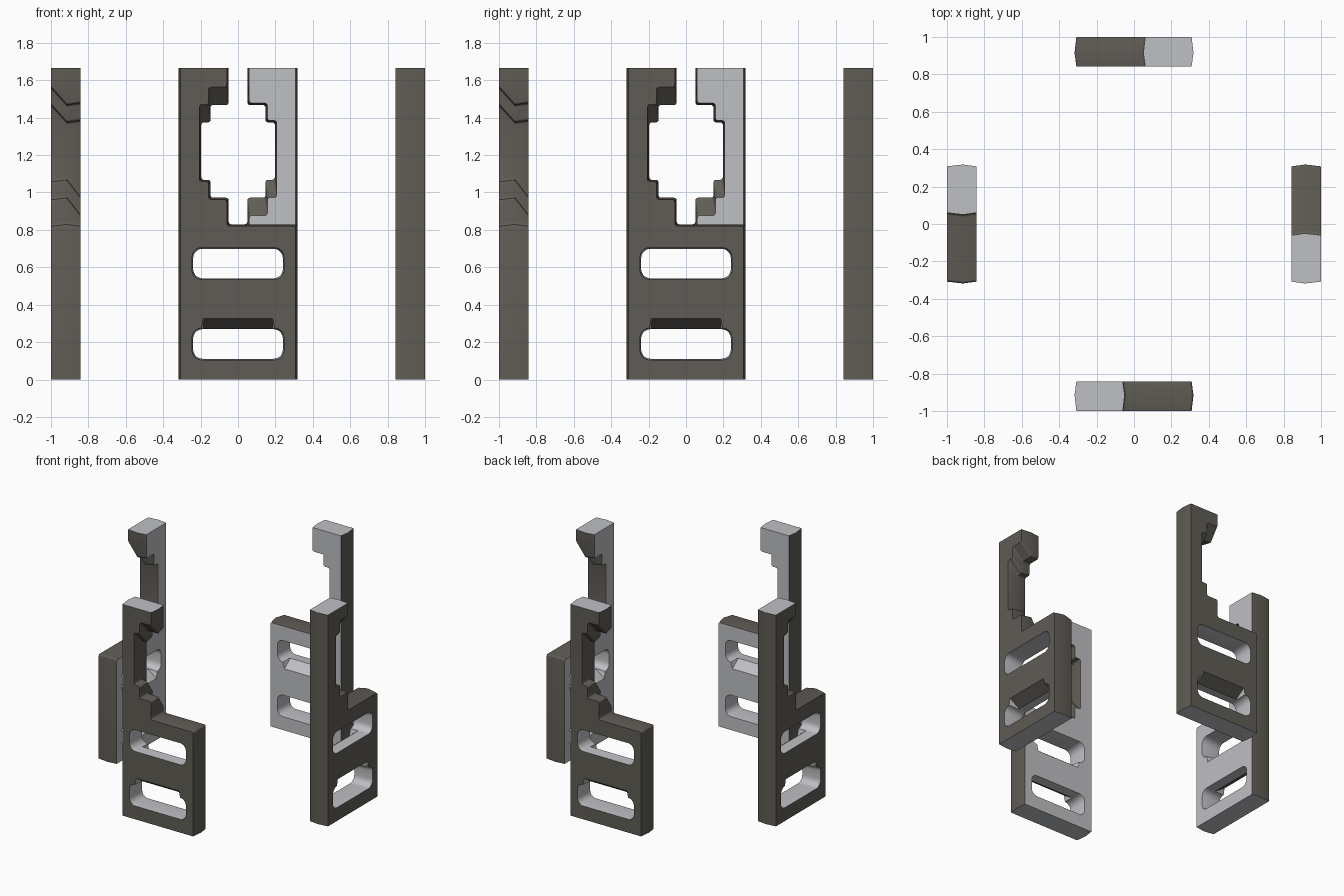
import bpy, bmesh, math
from mathutils import Vector

if "Cube" in bpy.data.objects:
    bpy.data.objects.remove(bpy.data.objects["Cube"])


def material(name, color):
    m = bpy.data.materials.new(name)
    m.use_nodes = True
    m.diffuse_color = color
    m.node_tree.nodes["Principled BSDF"].inputs["Base Color"].default_value = color
    return m


DARK, LIGHT = 0, 1
mats = [material("dark warm grey", (0.117, 0.107, 0.092, 1)),
        material("light grey", (0.52, 0.525, 0.55, 1))]

TOP = 1.665
DEPTHS = (-1.0, -0.915, -0.842)    # outer face, crown line, inner face
CROWN = 0.01

# Bracket outline: wide lower plate, tall post with a stepped notch
OUTLINE = [(-.318, 0), (.318, 0), (.318, .83), (-.05, .83), (-.05, .972),
           (-.147, .972), (-.147, 1.068), (-.197, 1.068), (-.197, 1.375),
           (-.147, 1.375), (-.147, 1.468), (-.05, 1.468), (-.05, TOP), (-.318, TOP)]


def inset(points, amount):
    """Move the walls inward, leaving the top and bottom caps flat."""
    result = []
    for i, (x, z) in enumerate(points):
        p = Vector((x, z))
        move = Vector((0, 0))
        for a, b in ((Vector(points[i - 1]), p),
                     (p, Vector(points[(i + 1) % len(points)]))):
            d = (b - a).normalized()
            if not (abs(d.y) < 0.01 and z in (0, TOP)):
                move -= Vector((d.y, -d.x)) * amount
        result.append(p + move)
    return result


def rounded(points, radius, segments=4):
    """Round every corner that is not on the top or bottom cap."""
    result = []
    for i, p in enumerate(points):
        if p.y < 0.001 or p.y > TOP - 0.001:
            result.append(p)
            continue
        a = p + (points[i - 1] - p).normalized() * radius
        b = p + (points[(i + 1) % len(points)] - p).normalized() * radius
        centre = a + b - p
        for k in range(segments + 1):
            t = math.pi / 2 * k / segments
            result.append(centre + (p - b) * math.cos(t) + (p - a) * math.sin(t))
    return result


def outline_ring(level):
    pts = inset(OUTLINE, 0 if level == 1 else CROWN)
    for i in range(4, 8):          # ledges fall away toward the inside
        pts[i].y -= 0.085 if level == 2 else 0
    for i in range(8, 12):         # overhangs rise toward the outside
        pts[i].y += 0.085 if level == 0 else 0
    return rounded(pts, 0.014)


def slot_ring(z, level, floor_drop, ceiling_rise):
    """Rounded slot whose floor or ceiling has a sloping middle section."""
    grow = 0 if level == 1 else 0.006
    w, h, r = 0.24 + grow, 0.079 + grow, 0.05
    pts = []
    for q, (sx, sz) in enumerate(((1, 1), (-1, 1), (-1, -1), (1, -1))):
        shift = ceiling_rise if sz > 0 else -floor_drop
        ramp = Vector((sx * 0.185, z + sz * h + shift))
        if q in (1, 3):
            pts.append(ramp)
        for k in range(6):
            t = math.pi / 2 * (q + k / 5)
            pts.append(Vector((sx * (w - r) + r * math.cos(t),
                               z + sz * (h - r) + r * math.sin(t))))
        if q in (0, 2):
            pts.append(ramp)
    return pts


def loft(bm, rings, rule):
    """Skin matching rings; return the first and last edge loops."""
    loops = [[bm.verts.new((p.x, y, p.y)) for p in ring]
             for ring, y in zip(rings, DEPTHS)]
    n = len(loops[0])
    for level in range(2):
        a, b = loops[level], loops[level + 1]
        for i in range(n):
            j = (i + 1) % n
            f = bm.faces.new((a[i], a[j], b[j], b[i]))
            f.material_index = rule(f, level)
    return [[bm.edges.get((lp[i], lp[(i + 1) % n])) for i in range(n)]
            for lp in (loops[0], loops[-1])]


def wall_colour(f, level):
    z = f.calc_center_median().z
    return LIGHT if z < 0.001 or z > TOP - 0.001 else DARK


def slot_colour(f, level):
    # The sloped ceiling on the outside shares the shell colour
    f.normal_update()
    sloped = abs(f.normal.y) > 0.3 and abs(f.calc_center_median().x) < 0.19
    return DARK if level == 0 and sloped else LIGHT


bm = bmesh.new()
borders = [loft(bm, [outline_ring(k) for k in range(3)], wall_colour),
           loft(bm, [slot_ring(.62, k, .05 if k == 2 else 0, 0) for k in range(3)],
                slot_colour),
           loft(bm, [slot_ring(.19, k, 0, .05 if k == 0 else 0) for k in range(3)],
                slot_colour)]

# Outer and inner plate faces, with the slots left open
for side, colour in ((0, DARK), (1, LIGHT)):
    edges = [e for b in borders for e in b[side]]
    filled = bmesh.ops.triangle_fill(bm, edges=edges, use_beauty=True,
                                     normal=(0, -1 if side == 0 else 1, 0))
    for f in filled["geom"]:
        if isinstance(f, bmesh.types.BMFace):
            f.material_index = colour
bmesh.ops.recalc_face_normals(bm, faces=bm.faces)
mesh = bpy.data.meshes.new("slotted_bracket")
bm.to_mesh(mesh)
bm.free()
for m in mats:
    mesh.materials.append(m)

# Four brackets turned around the centre
for i, name in enumerate(("front", "left", "back", "right")):
    ob = bpy.data.objects.new(name + "_bracket", mesh)
    ob.rotation_euler.z = i * math.pi / 2
    bpy.context.collection.objects.link(ob)
    if i == 0:
        first = ob
bpy.ops.object.select_all(action="DESELECT")
first.select_set(True)
bpy.context.view_layer.objects.active = first
bpy.ops.object.shade_smooth_by_angle(angle=math.radians(30))
